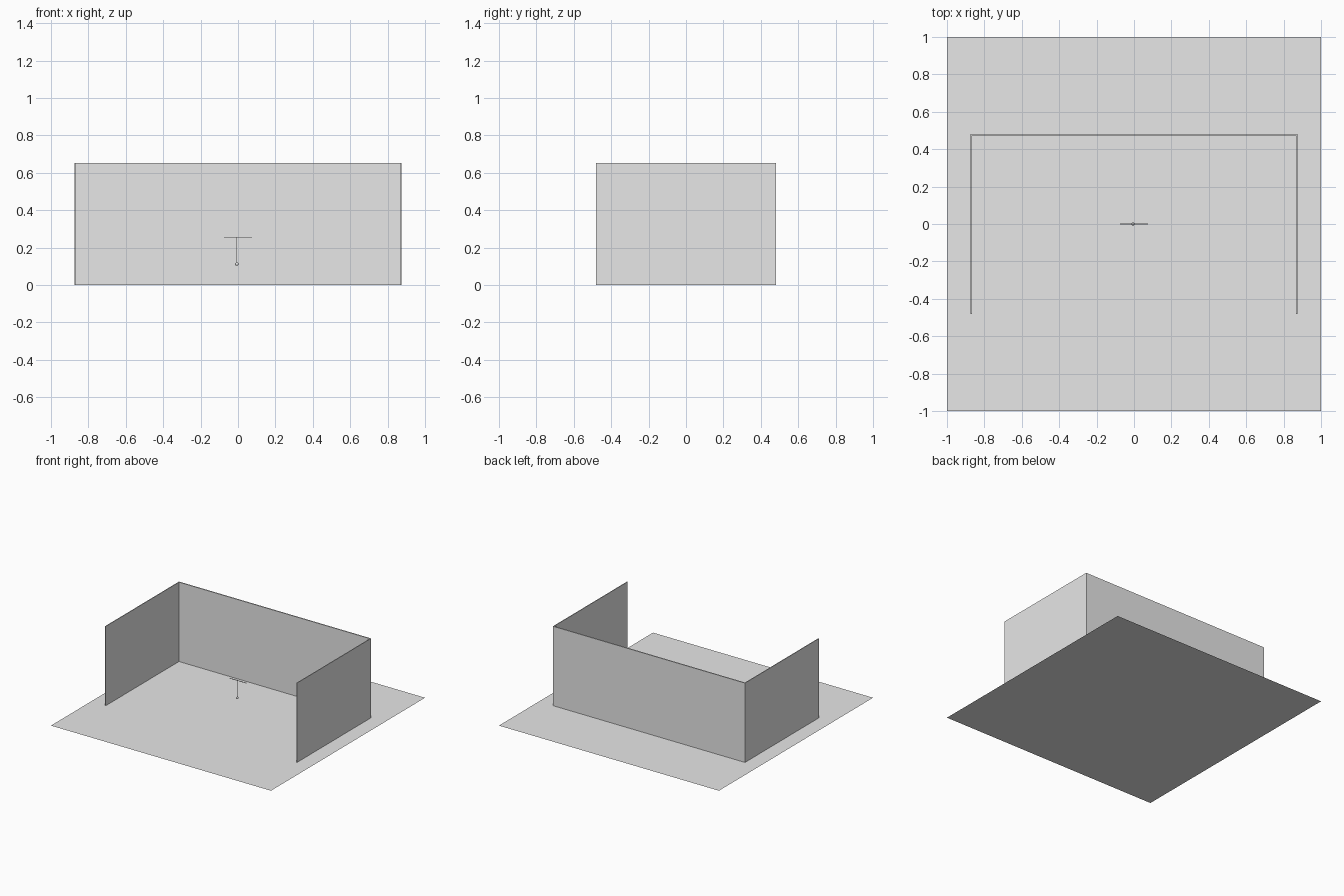
import bpy
import math

if "Cube" in bpy.data.objects:
    bpy.data.objects.remove(bpy.data.objects["Cube"])

grey = bpy.data.materials.new("light_grey")
grey.diffuse_color = (0.8, 0.8, 0.8, 1)
grey.use_nodes = True
grey.node_tree.nodes["Principled BSDF"].inputs["Base Color"].default_value = grey.diffuse_color


def finish(name):
    ob = bpy.context.object
    ob.name = name
    ob.data.materials.append(grey)
    return ob


def box(name, lo, hi):
    bpy.ops.mesh.primitive_cube_add(size=1, location=[(a + b) / 2 for a, b in zip(lo, hi)])
    ob = finish(name)
    ob.scale = [b - a for a, b in zip(lo, hi)]
    bpy.ops.object.transform_apply(location=False, rotation=False, scale=True)
    return ob


# Flat floor sheet
bpy.ops.mesh.primitive_plane_add(size=2)
finish("floor")

# Three thin walls, open towards the front
W, D, H = 0.873, 0.48, 0.652
box("back_wall", (-W, D - 0.008, 0), (W, D + 0.001, H))
for side, name in ((-1, "left_wall"), (1, "right_wall")):
    xs = sorted((side * W, side * (W - 0.006)))
    box(name, (xs[0], -D, 0), (xs[1], D - 0.008, H))

# Small pendulum: crossbar, string and bob
PX = -0.006
box("crossbar", (-0.075, -0.002, 0.253), (0.075, 0.002, 0.257))
bpy.ops.mesh.primitive_cylinder_add(vertices=8, radius=0.001, depth=0.135,
                                    location=(PX, 0, 0.1875))
finish("string")
bpy.ops.mesh.primitive_uv_sphere_add(segments=24, ring_count=12, radius=0.009,
                                     location=(PX, 0, 0.112))
finish("bob")
bpy.ops.object.shade_smooth_by_angle(angle=math.radians(40))
